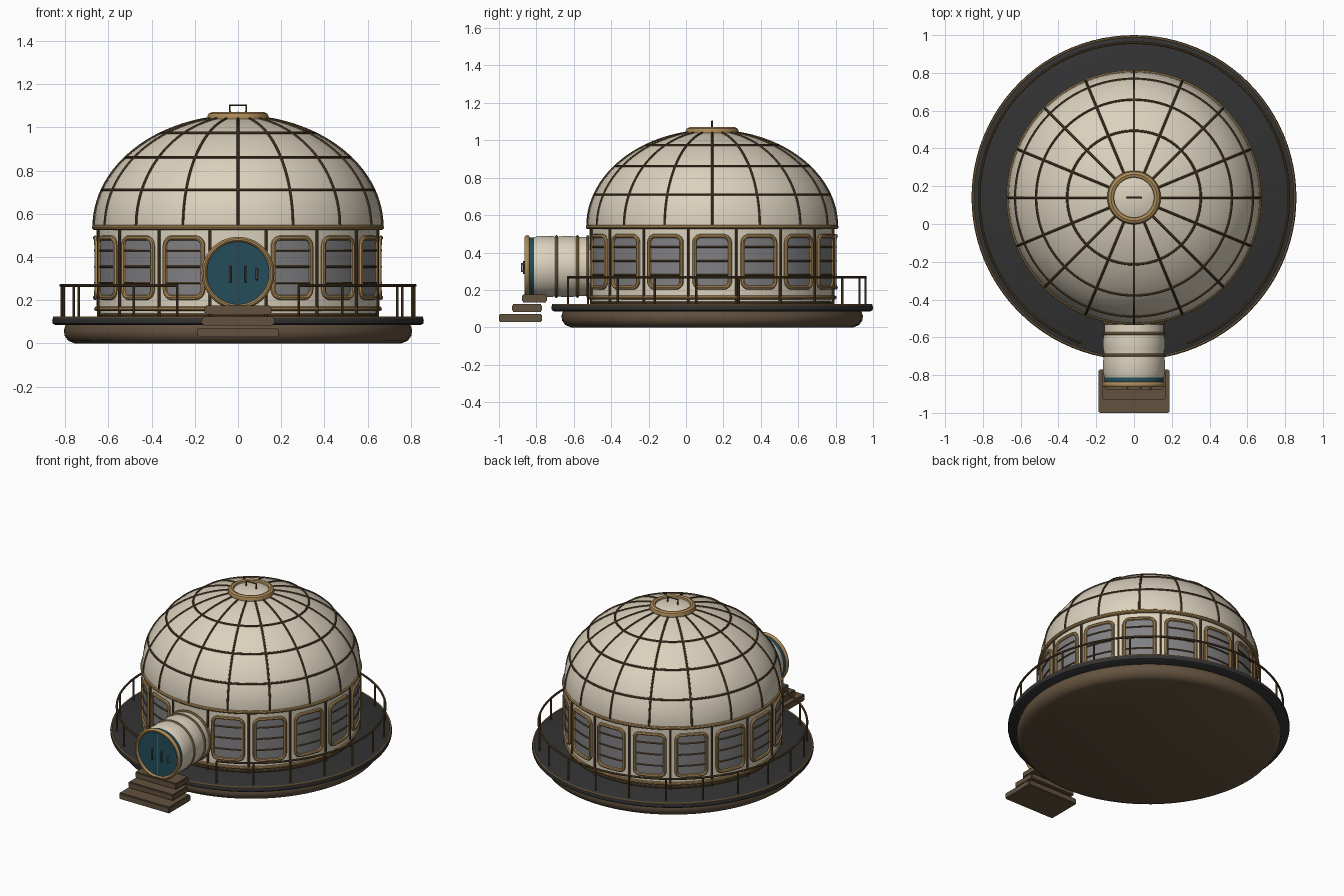
import bpy, bmesh
from math import sin, cos, pi, radians, sqrt
from mathutils import Matrix, Vector

if "Cube" in bpy.data.objects:
    bpy.data.objects.remove(bpy.data.objects["Cube"], do_unlink=True)

CY = 0.14                       # centre of the round building along y
WALL, DOME_Z, DOME_H = 0.655, 0.54, 0.51


def material(name, rgb, rough=0.6):
    m = bpy.data.materials.new(name)
    m.use_nodes = True
    m.diffuse_color = (*rgb, 1)
    shader = m.node_tree.nodes["Principled BSDF"]
    shader.inputs["Base Color"].default_value = (*rgb, 1)
    shader.inputs["Roughness"].default_value = rough
    return m


cream = material("cream", (0.71, 0.64, 0.51))
brass = material("brass", (0.42, 0.26, 0.10))
bronze = material("dark bronze", (0.11, 0.065, 0.028))
charcoal = material("charcoal", (0.032, 0.032, 0.033))
earth = material("earth brown", (0.125, 0.085, 0.05))
teal = material("teal", (0.018, 0.075, 0.105))
glass = material("grey glass", (0.22, 0.22, 0.23))
steel = material("steel", (0.22, 0.19, 0.15))


def add(name, mesh, mat, smooth=True):
    mesh.name = name
    ob = bpy.data.objects.new(name, mesh)
    bpy.context.collection.objects.link(ob)
    mesh.materials.clear()
    mesh.materials.append(mat)
    if smooth:
        bpy.ops.object.select_all(action='DESELECT')
        ob.select_set(True)
        bpy.context.view_layer.objects.active = ob
        bpy.ops.object.shade_smooth_by_angle(angle=radians(35))
    return ob


UPRIGHT = Matrix.Translation((0, CY, 0))
FORWARD = Matrix.Translation((0, 0, 0.325)) @ Matrix.Rotation(pi / 2, 4, 'X')


def lathe(name, profile, mat, frame=UPRIGHT, steps=96):
    """Spin (radius, height) points around the frame's own z axis."""
    bm = bmesh.new()
    verts = [bm.verts.new((r, 0, h)) for r, h in profile]
    edges = [bm.edges.new(pair) for pair in zip(verts, verts[1:])]
    bmesh.ops.spin(bm, geom=verts + edges, cent=(0, 0, 0), axis=(0, 0, 1),
                   angle=2 * pi, steps=steps)
    bmesh.ops.remove_doubles(bm, verts=bm.verts, dist=1e-5)
    bmesh.ops.recalc_face_normals(bm, faces=bm.faces)
    bm.transform(frame)
    mesh = bpy.data.meshes.new(name)
    bm.to_mesh(mesh)
    bm.free()
    return add(name, mesh, mat)


def ring(name, radius, h, tube, mat, frame=UPRIGHT, squash=1.0):
    pts = [(radius + tube * cos(i * pi / 5), h + tube * squash * sin(i * pi / 5))
           for i in range(11)]
    return lathe(name, pts, mat, frame)


def tubes(name, paths, radius, mat, closed=False):
    """Sweep a round section along every path."""
    cu = bpy.data.curves.new(name, 'CURVE')
    cu.dimensions = '3D'
    cu.bevel_depth = radius
    cu.bevel_resolution = 2
    cu.use_fill_caps = True
    for path in paths:
        sp = cu.splines.new('POLY')
        sp.points.add(len(path) - 1)
        for p, co in zip(sp.points, path):
            p.co = (*co, 1)
        sp.use_cyclic_u = closed
    tmp = bpy.data.objects.new(name + "_path", cu)
    mesh = bpy.data.meshes.new_from_object(tmp)
    bpy.data.objects.remove(tmp)
    return add(name, mesh, mat)


def polar(deg, r, z):
    """Point around the building; 0 degrees is the front."""
    a = radians(deg)
    return Vector((r * sin(a), CY - r * cos(a), z))


def box(name, x, y0, y1, z0, z1, mat, bevel=0.006):
    bm = bmesh.new()
    bmesh.ops.create_cube(bm, size=1)
    bm.transform(Matrix.Translation((0, (y0 + y1) / 2, (z0 + z1) / 2))
                 @ Matrix.Diagonal((2 * x, y1 - y0, z1 - z0, 1)))
    bmesh.ops.bevel(bm, geom=bm.edges[:], offset=bevel, segments=2, affect='EDGES')
    mesh = bpy.data.meshes.new(name)
    bm.to_mesh(mesh)
    bm.free()
    return add(name, mesh, mat)


# Foundation and deck
lathe("foundation", [(0, 0), (0.755, 0), (0.785, 0.012), (0.802, 0.035),
                     (0.806, 0.06), (0.798, 0.086), (0, 0.086)], earth)
lathe("deck", [(0, 0.085), (0.845, 0.085), (0.857, 0.092), (0.86, 0.105),
               (0.857, 0.117), (0.845, 0.123), (0, 0.123)], charcoal)
ring("deck_trim", 0.852, 0.12, 0.005, brass)

# Wall, its hoops and posts
lathe("wall", [(0.638, 0.12), (0.638, 0.15), (WALL, 0.152), (WALL, DOME_Z)], cream)
ring("wall_bottom_hoop", WALL, 0.16, 0.011, brass)
ring("wall_foot", 0.64, 0.13, 0.009, bronze)
ring("wall_top_hoop", 0.664, 0.537, 0.012, brass)
steps = 16
pitch = 360 / steps
tubes("wall_posts", [[polar((i + 0.5) * pitch, WALL + 0.004, z) for z in (0.125, 0.53)]
                     for i in range(steps)], 0.007, bronze)

# Dome, ribs and latitude bands
def dome_point(t, lift=0.0):
    return (0.666 + lift) * cos(t), DOME_Z + (DOME_H + lift) * sin(t)


sweep = [radians(81) * i / 24 for i in range(25)]
lathe("dome", [dome_point(t) for t in sweep], cream)
tubes("dome_ribs", [[polar(i * pitch, *dome_point(t, 0.001)) for t in sweep]
                    for i in range(steps)], 0.0065, bronze)
for n, deg in enumerate((19.5, 39, 58)):
    r, z = dome_point(radians(deg), 0.001)
    ring(f"dome_band_{n + 1}", r, z, 0.0065, bronze)

# Crown with lifting handle
lathe("crown_ring", [(0.1, 1.03), (0.128, 1.028), (0.14, 1.037), (0.142, 1.05),
                     (0.136, 1.063), (0.122, 1.07), (0.108, 1.066), (0.104, 1.05)], brass)
lathe("crown_lid", [(0.108, 1.055), (0.08, 1.064), (0.04, 1.07), (0, 1.072)], cream)
tubes("crown_handle", [[(-0.038, CY, 1.06), (-0.038, CY, 1.103),
                        (0.038, CY, 1.103), (0.038, CY, 1.06)]], 0.005, bronze)


# Windows: rounded panes bent around the wall, framed and slatted
HALF_W, Z_MID, HALF_H, CORNER = 0.094, 0.35, 0.138, 0.035


def half_width(z):
    over = max(0, abs(z - Z_MID) - (HALF_H - CORNER))
    return HALF_W - CORNER + sqrt(max(0, CORNER ** 2 - over ** 2))


def on_wall(centre, s, z, lift):
    return polar(centre + s / WALL * 180 / pi, WALL + lift, z)


levels = [Z_MID - (HALF_H - CORNER) - CORNER * cos(i * pi / 12) for i in range(7)]
levels += [2 * Z_MID - z for z in reversed(levels)]
columns = [i / 4 - 1 for i in range(9)]
outline = [(half_width(z), z) for z in levels]
outline += [(c * half_width(levels[-1]), levels[-1]) for c in reversed(columns[1:-1])]
outline += [(-half_width(z), z) for z in reversed(levels)]
outline += [(c * half_width(levels[0]), levels[0]) for c in columns[1:-1]]

panes = bmesh.new()
frames, slats = [], []
for i in range(1, steps):
    c = i * pitch
    grid = [[panes.verts.new(on_wall(c, k * half_width(z), z, 0.005)) for k in columns]
            for z in levels]
    for low, high in zip(grid, grid[1:]):
        for k in range(len(columns) - 1):
            panes.faces.new((low[k], low[k + 1], high[k + 1], high[k]))
    frames.append([on_wall(c, s, z, 0.006) for s, z in outline])
    slats += [[on_wall(c, k * HALF_W, z, 0.007) for k in columns]
              for z in (0.28, 0.355, 0.43)]
mesh = bpy.data.meshes.new("window_panes")
panes.to_mesh(mesh)
panes.free()
add("window_panes", mesh, glass)
tubes("window_frames", frames, 0.011, brass, closed=True)
tubes("window_slats", slats, 0.005, bronze)

# Entrance tunnel, hoops and round door
lathe("tunnel", [(0.158, 0.40), (0.158, 0.58), (0.163, 0.61), (0.163, 0.66), (0.158, 0.69),
                 (0.163, 0.72), (0.163, 0.79), (0.155, 0.815)], cream, FORWARD, 64)
for n, h in enumerate((0.525, 0.58, 0.693)):
    ring(f"tunnel_hoop_{n + 1}", 0.16, h, 0.008, brass, FORWARD)
lathe("door", [(0.152, 0.80), (0.156, 0.81), (0.156, 0.845), (0.15, 0.852), (0, 0.852)],
      teal, FORWARD, 64)
ring("door_rim", 0.156, 0.85, 0.012, brass, FORWARD, 1.2)
tubes("door_seam", [[(0, -0.853, 0.18), (0, -0.853, 0.47)]], 0.003, steel)
tubes("door_pulls", [[(x, -0.85, 0.285), (x, -0.868, 0.29), (x, -0.868, 0.35),
                      (x, -0.85, 0.355)] for x in (-0.035, 0.035)], 0.005, bronze)
tubes("door_latch", [[(0.087, -0.85, 0.295), (0.087, -0.878, 0.3), (0.087, -0.878, 0.34),
                      (0.087, -0.85, 0.345)]], 0.005, steel)

# Entrance steps
box("top_step", 0.155, -0.877, -0.743, 0.134, 0.175, earth)
box("middle_step", 0.168, -0.93, -0.77, 0.083, 0.124, earth)
box("bottom_step", 0.188, -1.0, -0.77, 0.029, 0.072, earth)

# Deck railing, open at the entrance
RAIL = 0.82
tubes("handrail", [[polar(20 + 4 * i, RAIL, 0.268) for i in range(81)]], 0.007, bronze)
tubes("rail_posts", [[polar(20 + 16 * i, RAIL, z) for z in (0.12, 0.268)]
                     for i in range(21)], 0.006, bronze)
